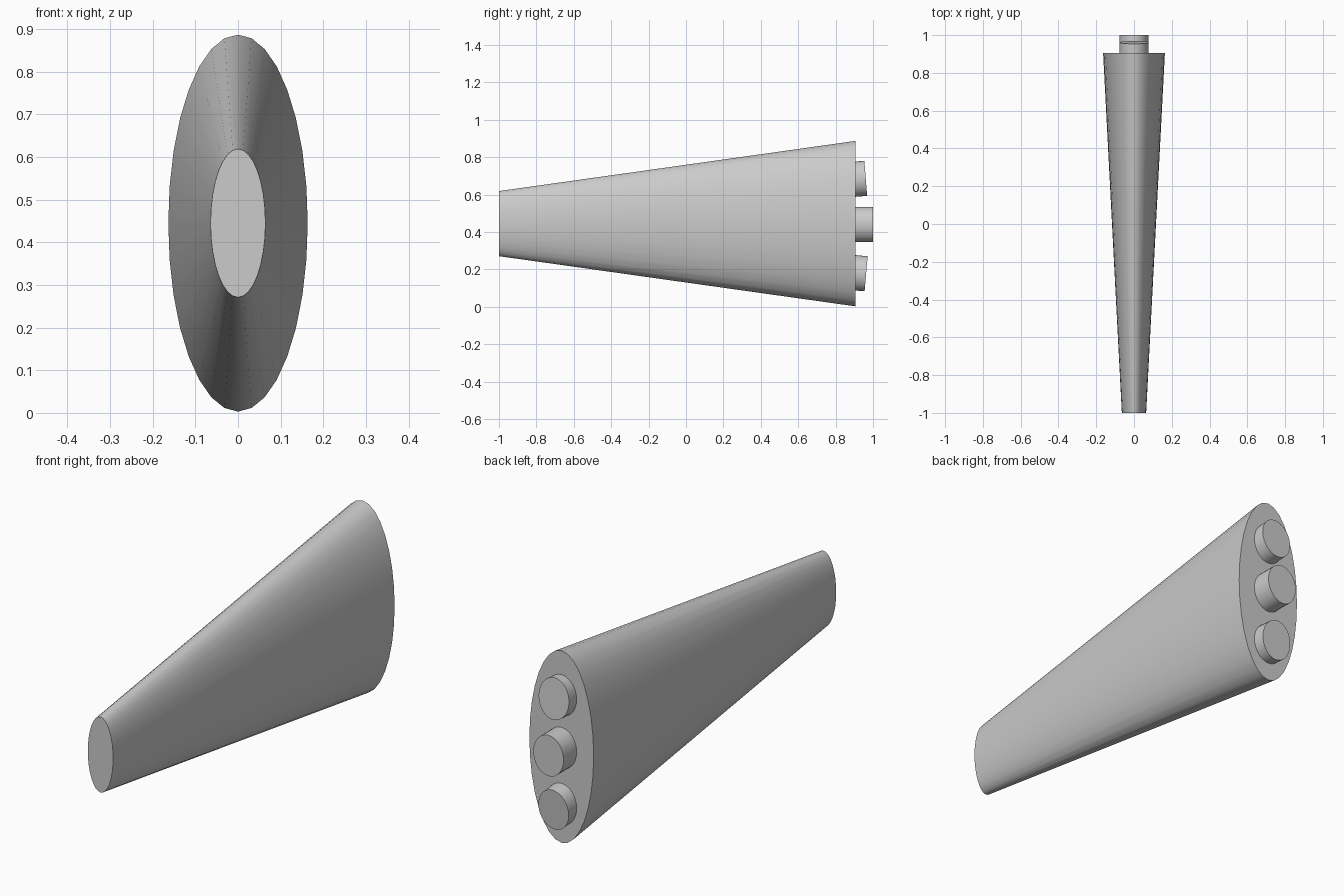
import bpy
from math import radians, sin, cos

if "Cube" in bpy.data.objects:
    bpy.data.objects.remove(bpy.data.objects["Cube"])

SIDES = 32
MID_Z = 0.445


def elliptic_cone(name, end, tilt, length, back_r, tip_r, x_ratio):
    """Capped cone along +y (tilted up by `tilt` degrees) whose far cap is centred at `end` = (y, z)."""
    t = radians(tilt)
    y = end[0] - cos(t) * length / 2
    z = end[1] - sin(t) * length / 2
    bpy.ops.mesh.primitive_cone_add(
        vertices=SIDES, radius1=back_r, radius2=tip_r, depth=length,
        location=(0, y, z), rotation=(t - radians(90), 0, 0))
    obj = bpy.context.object
    obj.name = name
    obj.scale.x = x_ratio
    bpy.ops.object.transform_apply(location=False, rotation=True, scale=True)
    bpy.ops.object.shade_smooth_by_angle(angle=radians(35))
    return obj


# Tapered oval body
elliptic_cone("body", (0.905, MID_Z), 0, 1.905, 0.174, 0.442, 0.37)

# Three oval pegs on the wide end, outer ones fanned slightly outwards
for name, end, tilt, length in (
        ("upper_peg", (0.961, 0.687), 4.5, 0.08),
        ("middle_peg", (1.0, 0.440), 0, 0.12),
        ("lower_peg", (0.963, 0.177), -5, 0.08)):
    elliptic_cone(name, end, tilt, length, 0.094, 0.094, 0.82)
